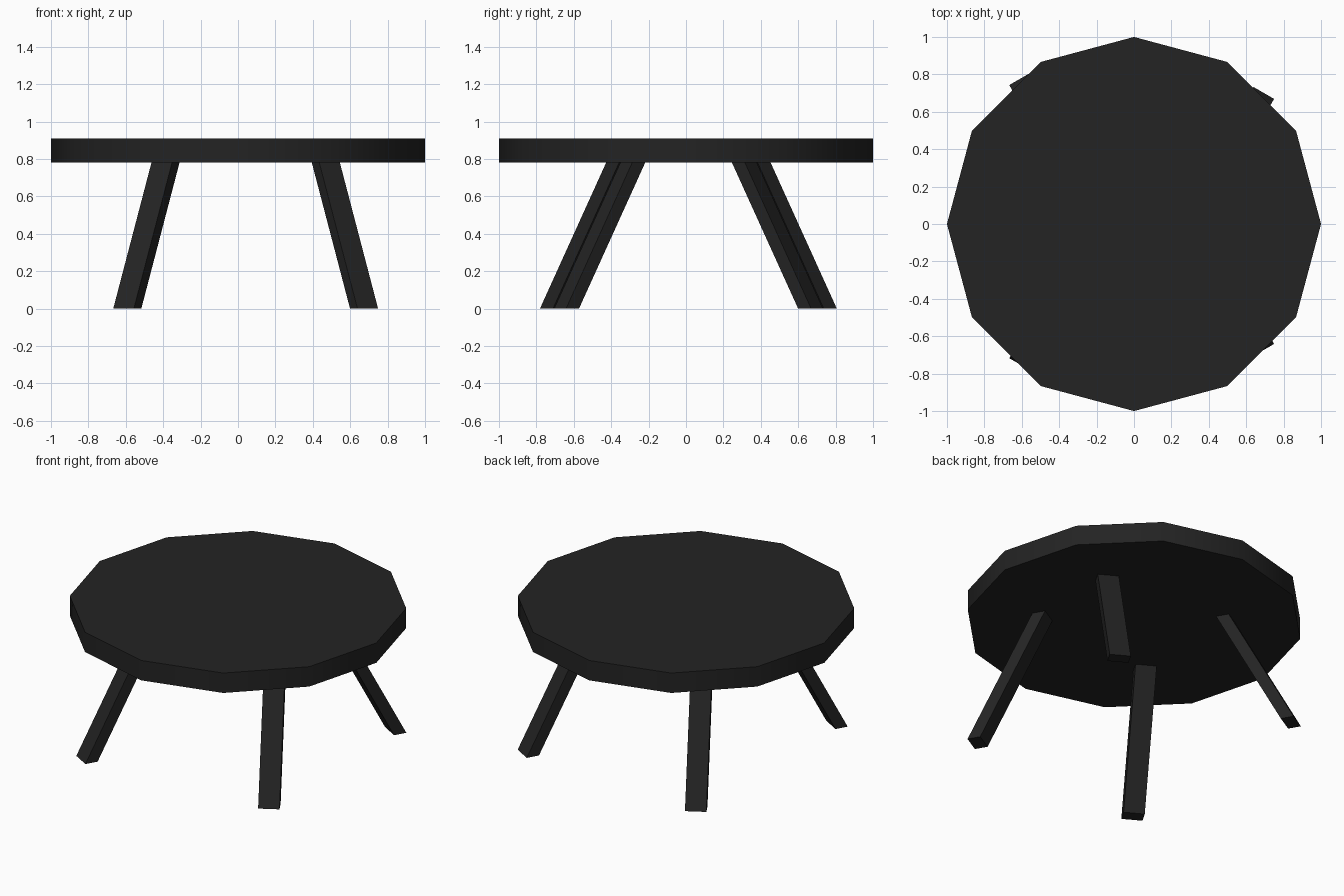
import bpy, bmesh, math

if "Cube" in bpy.data.objects:
    bpy.data.objects.remove(bpy.data.objects["Cube"])

black = bpy.data.materials.new("black")
black.diffuse_color = (0.017, 0.017, 0.017, 1)
black.use_nodes = True
black.node_tree.nodes["Principled BSDF"].inputs["Base Color"].default_value = black.diffuse_color


def finish(ob):
    ob.data.materials.append(black)
    bpy.ops.object.select_all(action='DESELECT')
    ob.select_set(True)
    bpy.context.view_layer.objects.active = ob
    bpy.ops.object.shade_smooth_by_angle(angle=math.radians(35))


# Twelve-sided tabletop
Z0, Z1 = 0.78, 0.91
bpy.ops.mesh.primitive_cylinder_add(vertices=12, radius=1, depth=Z1 - Z0,
                                    location=(0, 0, (Z0 + Z1) / 2))
top = bpy.context.object
top.name = "tabletop"
finish(top)

# Splayed rectangular legs, cut level at the floor and the underside
WIDE, DEEP, SPLAY = 0.127, 0.08, 0.411


def leg(name, x, y):
    sx, sy = math.copysign(1, x), math.copysign(1, y)
    out = (0.5 * sx, 0.866 * sy)
    side = (0.866 * sx, -0.5 * sy)
    bm = bmesh.new()
    rings = []
    for z, inward in ((0.0, 0.0), (Z0 + 0.005, SPLAY)):
        ring = []
        for a, b in ((-1, -1), (1, -1), (1, 1), (-1, 1)):
            s, o = a * WIDE / 2, b * DEEP / 2 - inward
            ring.append(bm.verts.new((x + side[0] * s + out[0] * o,
                                      y + side[1] * s + out[1] * o, z)))
        rings.append(ring)
    lo, hi = rings
    bm.faces.new(lo)
    bm.faces.new(hi)
    for i in range(4):
        j = (i + 1) % 4
        bm.faces.new((lo[i], lo[j], hi[j], hi[i]))
    bmesh.ops.recalc_face_normals(bm, faces=bm.faces)
    me = bpy.data.meshes.new(name)
    bm.to_mesh(me)
    bm.free()
    ob = bpy.data.objects.new(name, me)
    bpy.context.collection.objects.link(ob)
    finish(ob)


leg("front_left_leg", -0.592, -0.7145)
leg("front_right_leg", 0.674, -0.6385)
leg("back_left_leg", -0.592, 0.74)
leg("back_right_leg", 0.674, 0.666)
